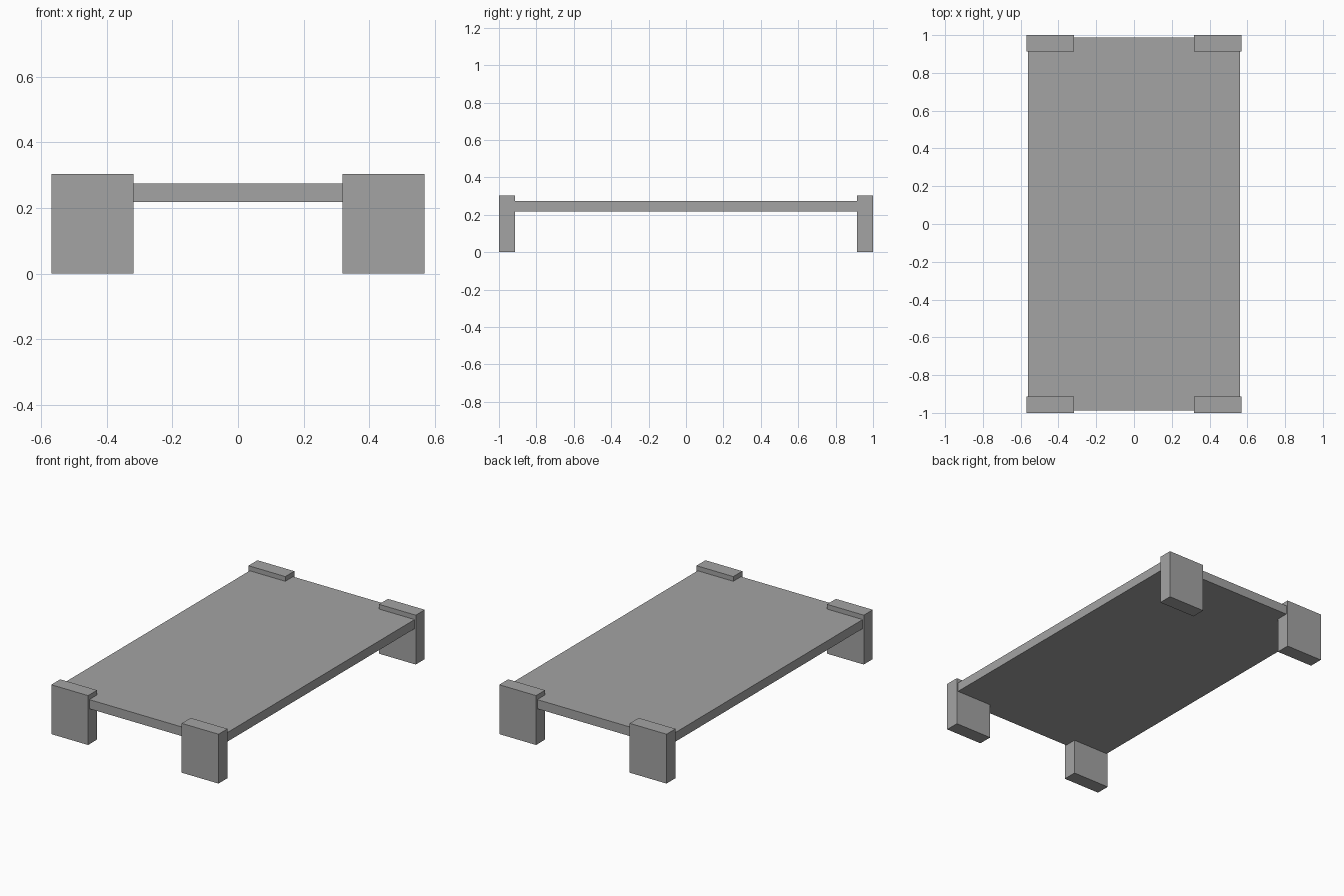
import bpy

if "Cube" in bpy.data.objects:
    bpy.data.objects.remove(bpy.data.objects["Cube"])

grey = bpy.data.materials.new("mid_grey")
grey.diffuse_color = (0.37, 0.37, 0.37, 1.0)
grey.use_nodes = True
grey.node_tree.nodes["Principled BSDF"].inputs["Base Color"].default_value = grey.diffuse_color


def box(name, lo, hi):
    """Axis-aligned box between two corners."""
    bpy.ops.mesh.primitive_cube_add(size=1, location=[(a + b) / 2 for a, b in zip(lo, hi)])
    obj = bpy.context.object
    obj.name = name
    obj.scale = [b - a for a, b in zip(lo, hi)]
    bpy.ops.object.transform_apply(location=False, rotation=False, scale=True)
    obj.data.materials.append(grey)
    return obj


# Flat slab, set into the legs
box("table_top", (-0.56, -0.988, 0.218), (0.56, 0.988, 0.274))

# Four wide, thin corner legs rising just above the slab
for y_name, sy in (("front", -1), ("back", 1)):
    for x_name, sx in (("left", -1), ("right", 1)):
        xs = sorted((sx * 0.318, sx * 0.568))
        ys = sorted((sy * 0.913, sy * 1.0))
        box(f"{y_name}_{x_name}_leg", (xs[0], ys[0], 0.0), (xs[1], ys[1], 0.303))
